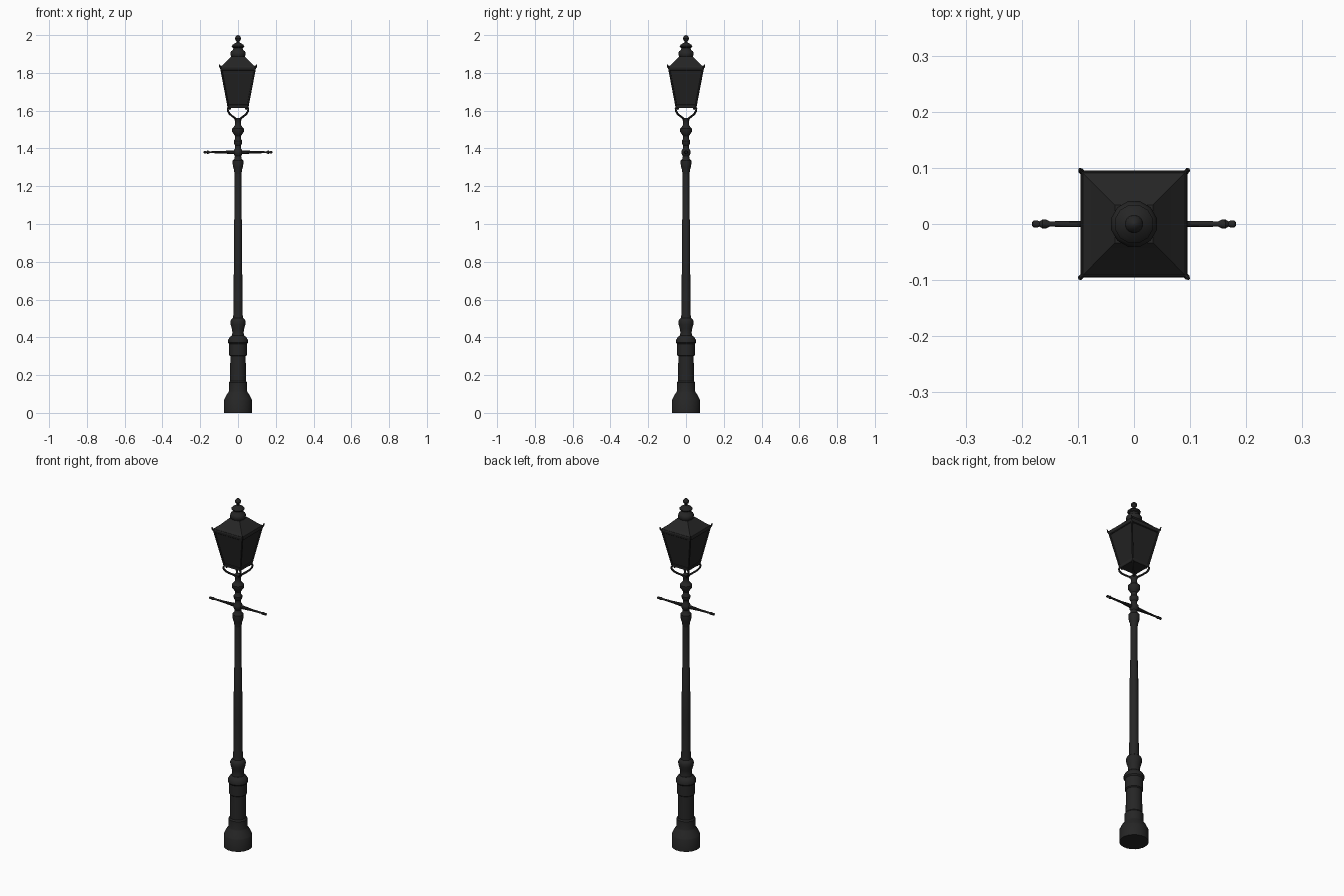
import bpy, bmesh, math
from mathutils import Vector

if "Cube" in bpy.data.objects:
    bpy.data.objects.remove(bpy.data.objects["Cube"])


def mat(name, v):
    m = bpy.data.materials.new(name)
    m.diffuse_color = (v, v, v, 1)
    m.use_nodes = True
    m.node_tree.nodes["Principled BSDF"].inputs["Base Color"].default_value = m.diffuse_color
    return m


IRON = mat("black_iron", 0.019)
PANE = mat("dark_glass", 0.017)


def make(name, bm, material, angle=35):
    bmesh.ops.recalc_face_normals(bm, faces=bm.faces)
    me = bpy.data.meshes.new(name)
    bm.to_mesh(me)
    bm.free()
    me.materials.append(material)
    ob = bpy.data.objects.new(name, me)
    bpy.context.collection.objects.link(ob)
    bpy.ops.object.select_all(action='DESELECT')
    ob.select_set(True)
    bpy.context.view_layer.objects.active = ob
    if angle:
        bpy.ops.object.shade_smooth_by_angle(angle=math.radians(angle))
    return ob


def loft(bm, rings):
    """Skin closed rings of points and cap both ends."""
    vs = [[bm.verts.new(p) for p in r] for r in rings]
    n = len(vs[0])
    for a, b in zip(vs, vs[1:]):
        for i in range(n):
            j = (i + 1) % n
            bm.faces.new((a[i], a[j], b[j], b[i]))
    bm.faces.new(vs[0][::-1])
    bm.faces.new(vs[-1])


def lathe(name, profile, n=16, along_x=False):
    bm = bmesh.new()
    rings = []
    for r, h in profile:
        ring = []
        for i in range(n):
            a = 2 * math.pi * (i + .5) / n
            c, s = r * math.cos(a), r * math.sin(a)
            ring.append((h, c, 1.38 + s) if along_x else (c, s, h))
        rings.append(ring)
    loft(bm, rings)
    return make(name, bm, IRON)


def square(h, z):
    return [(-h, -h, z), (h, -h, z), (h, h, z), (-h, h, z)]


def rod(bm, path, radii, n=8):
    """Round bar along a list of points."""
    pts = [Vector(p) for p in path]
    rings = []
    for k, p in enumerate(pts):
        d = (pts[min(k + 1, len(pts) - 1)] - pts[max(k - 1, 0)]).normalized()
        ref = Vector((0.3, 1, 0.1)) if abs(d.y) < .8 else Vector((1, 0, .1))
        u = d.cross(ref).normalized()
        w = d.cross(u)
        rings.append([p + radii[k] * (math.cos(2 * math.pi * i / n) * u
                                      + math.sin(2 * math.pi * i / n) * w) for i in range(n)])
    loft(bm, rings)


# Post: base, column and turned upper part
lathe("base", [(.075, 0), (.075, .068), (.072, .073), (.062, .095), (.052, .108), (.049, .115),
               (.049, .16), (.043, .168), (.041, .3), (.047, .305), (.047, .365),
               (.053, .372), (.053, .386), (.045, .4), (.034, .41)], 20)
lathe("column", [(.034, .405), (.03, .425), (.033, .445), (.04, .468), (.041, .485), (.037, .495),
                 (.028, .503), (.025, .52), (.023, .72), (.0215, 1.02), (.0195, 1.025), (.018, 1.27)])
lathe("column_head", [(.018, 1.265), (.021, 1.28), (.022, 1.29), (.026, 1.3), (.029, 1.318),
                      (.029, 1.335), (.02, 1.345), (.017, 1.36), (.023, 1.37), (.025, 1.38),
                      (.023, 1.39), (.016, 1.4), (.015, 1.415), (.022, 1.425), (.023, 1.44),
                      (.016, 1.45), (.015, 1.465), (.022, 1.475), (.031, 1.487), (.032, 1.505),
                      (.022, 1.515), (.016, 1.525), (.016, 1.545), (.019, 1.55), (.019, 1.562)])

# Ladder bar with knobbed ends
half = [(.011, 0), (.010, .03), (.006, .09), (.005, .15), (.008, .156), (.0085, .163),
        (.005, .168), (.007, .173), (.006, .18), (.002, .182)]
lathe("ladder_bar", [(r, -x) for r, x in half[:0:-1]] + half, 10, True)

# Four scrolled brackets under the lantern corners
bm = bmesh.new()
scroll = [(.012, 1.552), (.025, 1.562), (.045, 1.572), (.064, 1.584), (.075, 1.598),
          (.077, 1.609), (.072, 1.618), (.064, 1.619), (.059, 1.612), (.062, 1.606)]
k = math.sqrt(.5)
for sx in (-1, 1):
    for sy in (-1, 1):
        rod(bm, [(d * k * sx, d * k * sy, z) for d, z in scroll], [.0055] * 8 + [.006, .004], 6)
make("lantern_brackets", bm, IRON)

# Lantern panes as one tapering box
bm = bmesh.new()
loft(bm, [square(.050, 1.622), square(.089, 1.825)])
make("lantern_panes", bm, PANE, 0)

# Lantern frame: corner posts with ears, bottom and top rims
bm = bmesh.new()
for sx in (-1, 1):
    for sy in (-1, 1):
        rod(bm, [(sx * h, sy * h, z) for h, z in
                 ((.050, 1.615), (.0895, 1.822), (.095, 1.832), (.0975, 1.845))],
            [.005, .005, .005, .002], 6)
loft(bm, [square(.051, 1.614), square(.054, 1.618), square(.055, 1.63), square(.051, 1.632)])
loft(bm, [square(.088, 1.812), square(.092, 1.815), square(.095, 1.828), square(.093, 1.834)])
make("lantern_frame", bm, IRON, 30)

# Hipped roof
bm = bmesh.new()
loft(bm, [square(.093, 1.832), square(.072, 1.85), square(.034, 1.888)])
make("lantern_roof", bm, IRON, 20)

# Vent cap and finial
lathe("vent_cap", [(.034, 1.872), (.036, 1.885), (.041, 1.893), (.042, 1.905), (.037, 1.915),
                   (.028, 1.922), (.025, 1.932), (.033, 1.936), (.035, 1.942), (.028, 1.95),
                   (.016, 1.957), (.008, 1.962)], 12)
lathe("finial", [(.009, 1.958), (.007, 1.967), (.013, 1.973), (.0165, 1.981), (.0145, 1.99),
                 (.007, 1.997), (.002, 2.0)], 12)
